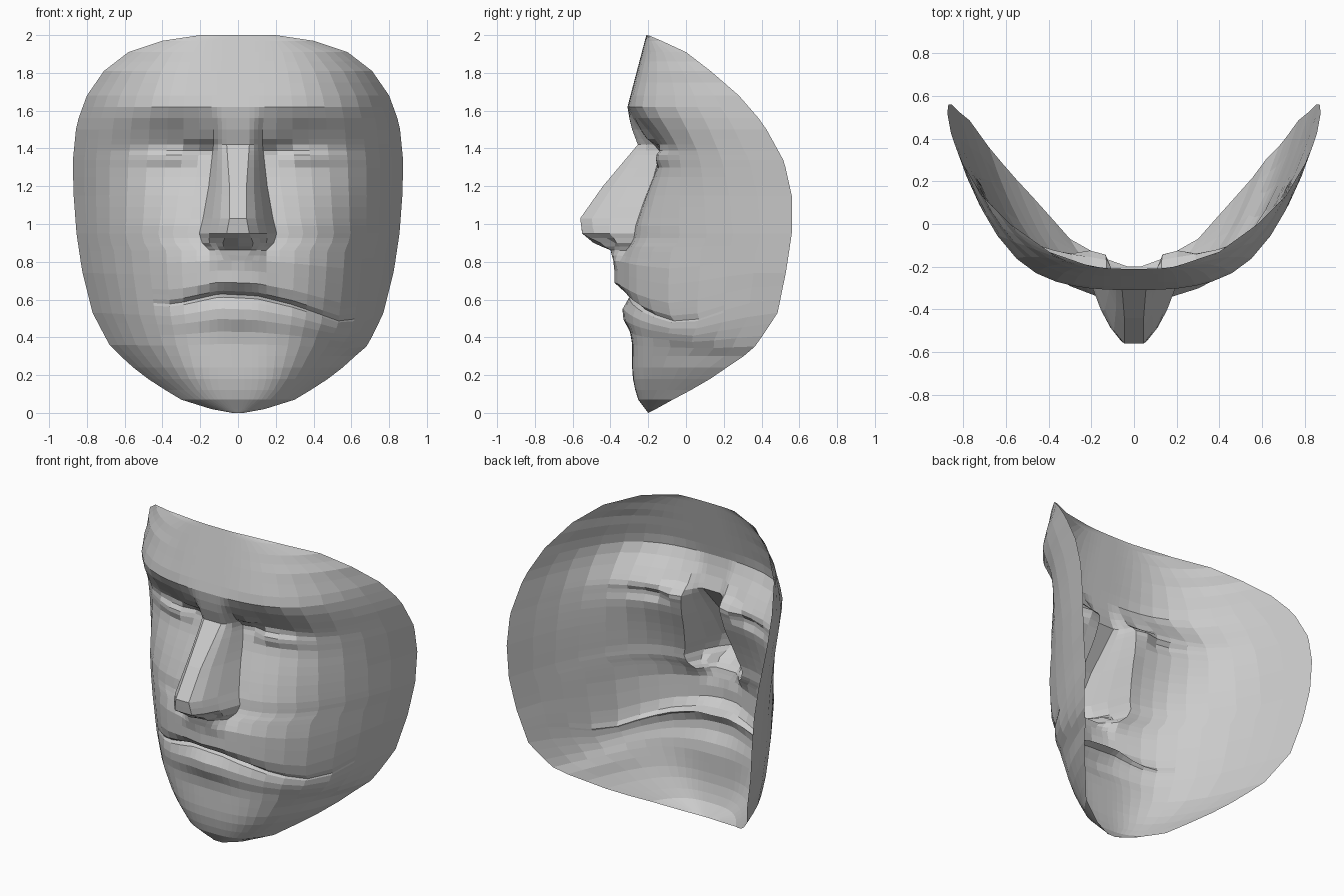
import bpy
import math


def table(rows, t, col=1):
    """Linear lookup in a short table sorted by its first column."""
    if t <= rows[0][0]:
        return rows[0][col]
    for a, b in zip(rows, rows[1:]):
        if t <= b[0]:
            f = (t - a[0]) / (b[0] - a[0])
            return a[col] + f * (b[col] - a[col])
    return rows[-1][col]


def bump(x, z, cx, cz, sx, sz):
    return math.exp(-((x - cx) / sx) ** 2 - ((z - cz) / sz) ** 2)


# rim of the mask: height, half width, depth
RIM = [(0, .03, -.2), (.02, .14, -.16), (.07, .3, -.07), (.16, .45, .1), (.26, .58, .24),
       (.36, .68, .36), (.53, .77, .485), (.75, .825, .53), (.95, .855, .56), (1.15, .87, .56),
       (1.33, .875, .52), (1.53, .855, .41), (1.68, .80, .28), (1.81, .71, .13),
       (1.91, .58, 0), (1.97, .4, -.13), (2, .2, -.2)]
# centre line without features: height, depth, roundness of the section
CORE = [(0, -.2, 2.4), (.08, -.26, 3), (.2, -.285, 3.2), (.4, -.285, 3.3), (.8, -.29, 3.3),
        (1.3, -.29, 3.5), (1.62, -.31, 3.7), (2, -.21, 3)]
# nose: height, ridge depth, ridge half width, base half width
NOSE = [(.80, -.385, .035, .15), (.86, -.40, .07, .15), (.90, -.49, .08, .19),
        (.95, -.55, .06, .205), (1.03, -.56, .045, .185), (1.2, -.44, .045, .155),
        (1.42, -.255, .06, .13), (1.5, -.285, .06, .13), (1.6, -.31, .06, .14)]
# eye sockets, then lips around the mouth line
SOCKET = [(.85, 0), (.97, .015), (1.1, .06), (1.25, .12), (1.36, .145), (1.39, .145),
          (1.43, .12), (1.48, .085), (1.56, .02), (1.62, 0)]
SOCKET_W = [(.35, 1), (.48, .8), (.62, .4), (.77, 0)]
LIPS = [(-.2, 0), (-.12, -.045), (-.07, -.05), (-.015, -.015), (0, .03), (.02, -.04),
        (.07, -.09), (.2, -.09), (.32, 0)]
LIPS_W = [(-.45, 0), (-.34, .25), (-.2, .5), (-.1, .85), (0, 1), (.1, .85), (.2, .55),
          (.4, .35), (.58, .25), (.66, 0)]
# crooked mouth line
MOUTH = [(-.75, .6), (-.34, .575), (-.1, .63), (.1, .62), (.3, .57), (.58, .47), (.76, .6)]

ROWS = [0, .02, .07, .12, .18, .24, .3, .36, .42, .48, .53, .565, .585, .6, .62, .645,
        .67, .74, .8, .83, .86, .88, .9, .925, .95, .99, 1.03, 1.09, 1.15, 1.2, 1.25, 1.3, 1.34,
        1.365, 1.39, 1.42, 1.45, 1.5, 1.56, 1.62, 1.68, 1.75, 1.81, 1.86, 1.91, 1.97, 2]
HALF = [.2, .27, .33, .4, .46, .53, .6, .68, .76, .84, .9, .95, 1]
COLS = [-u for u in reversed(HALF)] + [0] + HALF


def face_point(u, z):
    width, rim_y = table(RIM, z), table(RIM, z, 2)
    core, power = table(CORE, z), table(CORE, z, 2)
    ridge, a, b = (table(NOSE, z, c) for c in (1, 2, 3))
    a, b = min(a, .15 * width), min(b, .35 * width)
    # columns follow the edges of the nose
    ax = table([(0, 0), (.2, a), (.4, b), (1, width)], abs(u))
    x = math.copysign(ax, u)
    y = core + (rim_y - core) * (ax / width) ** power
    arch = .025 * bump(ax, 0, .36, 0, .2, 1)
    y += table(SOCKET, z - arch) * table(SOCKET_W, ax)
    y += .03 * bump(ax, z, .2, 1.37, .06, .05)         # inner eye corner
    y -= .03 * bump(ax, z, .35, 1.355, .15, .03)       # closed lid
    y -= .04 * bump(ax, z, .18, 1.47, .07, .04)        # inner brow
    y += table(LIPS, z - .6) * table(LIPS_W, x)
    y += .035 * bump(x, z, .55, .33, .1, .06)          # jaw crease on one side
    if .8 <= z <= 1.6:                                 # nose wedge over the face
        t = min(1, max(0, (ax - a) / (b - a))) ** 1.5
        y = ridge + (y - ridge) * t
        y += .08 * bump(ax, z, .11, .905, .035, .03)   # nostrils
    shift = (table(MOUTH, x) - .6) * max(0, 1 - abs(z - .6) / .28)
    return (x, y, z + shift)


# face mask: one open sheet of rows and columns
verts = [face_point(u, z) for z in ROWS for u in COLS]
n = len(COLS)
faces = [(r * n + c, r * n + c + 1, (r + 1) * n + c + 1, (r + 1) * n + c)
         for r in range(len(ROWS) - 1) for c in range(n - 1)]
mesh = bpy.data.meshes.new("face_mask")
mesh.from_pydata(verts, [], faces)
mesh.update()
mask = bpy.data.objects.new("face_mask", mesh)
bpy.context.collection.objects.link(mask)
